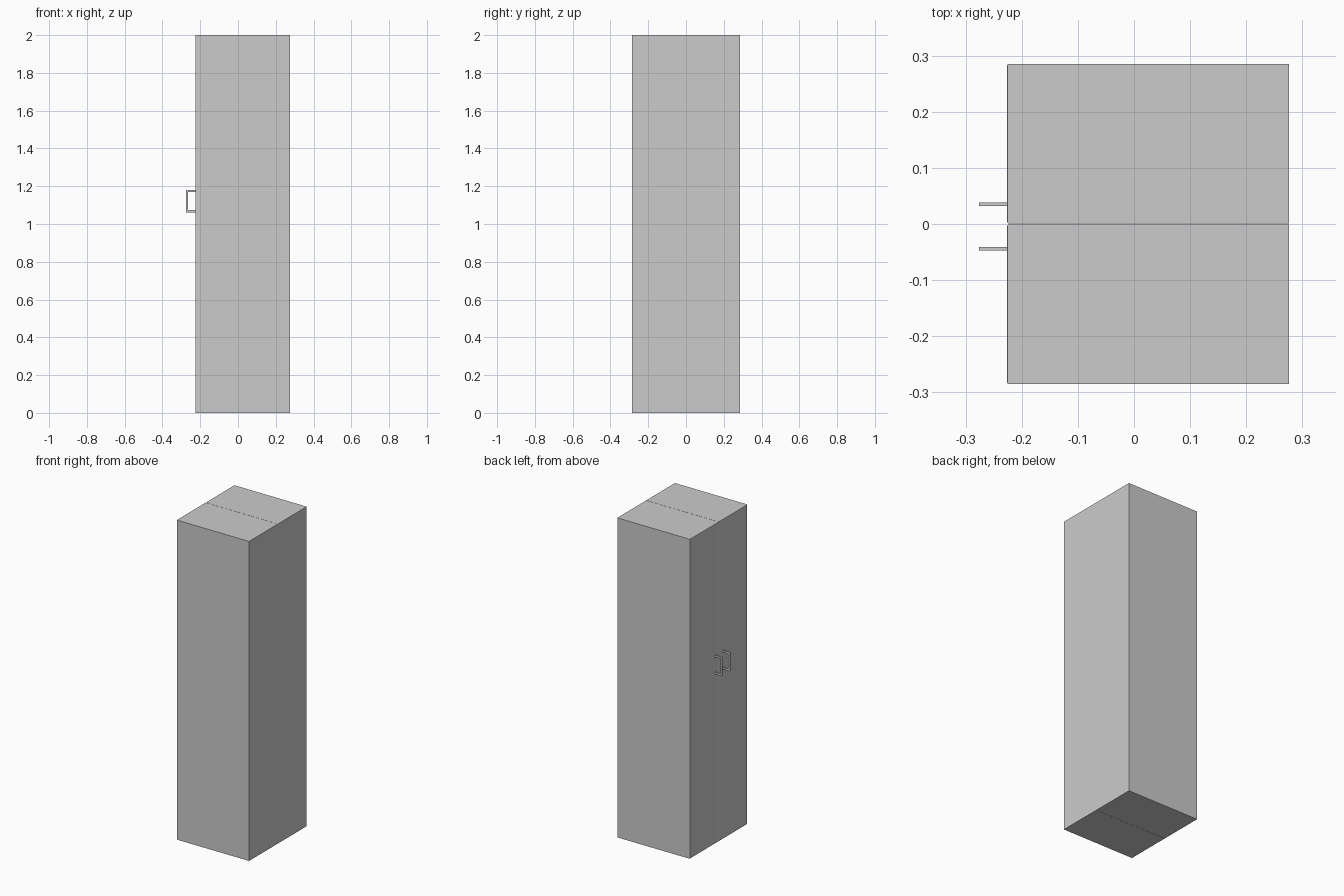
import bpy, bmesh

if "Cube" in bpy.data.objects:
    bpy.data.objects.remove(bpy.data.objects["Cube"])

X_FRONT, X_BACK = -0.226, 0.276   # door side faces -x
HALF_WIDTH, HEIGHT, GAP = 0.285, 2.0, 0.0006


def make_object(name, bm):
    bmesh.ops.recalc_face_normals(bm, faces=bm.faces)
    mesh = bpy.data.meshes.new(name)
    bm.to_mesh(mesh)
    bm.free()
    obj = bpy.data.objects.new(name, mesh)
    bpy.context.collection.objects.link(obj)
    return obj


def cabinet_half(name, y0, y1):
    """Tall block with a small rounded edge around its door face."""
    bm = bmesh.new()
    bmesh.ops.create_cube(bm, size=1)
    for v in bm.verts:
        v.co.x = X_FRONT if v.co.x < 0 else X_BACK
        v.co.y = y0 if v.co.y < 0 else y1
        v.co.z = 0 if v.co.z < 0 else HEIGHT
    door_edges = [e for e in bm.edges
                  if all(abs(v.co.x - X_FRONT) < 1e-5 for v in e.verts)]
    bmesh.ops.bevel(bm, geom=door_edges, offset=0.003, segments=2,
                    profile=0.5, affect='EDGES')
    return make_object(name, bm)


def handle(name, y, thickness=0.0065):
    """Flat C-shaped pull, extruded from its side profile."""
    out, z0, z1, bar = -0.276, 1.062, 1.181, 0.012
    profile = [(X_FRONT, z0), (out, z0), (out, z1), (X_FRONT, z1),
               (X_FRONT, z1 - bar), (out + bar, z1 - bar),
               (out + bar, z0 + bar), (X_FRONT, z0 + bar)]
    bm = bmesh.new()
    face = bm.faces.new([bm.verts.new((x, y - thickness / 2, z))
                         for x, z in profile])
    ext = bmesh.ops.extrude_face_region(bm, geom=[face])
    verts = [g for g in ext['geom'] if isinstance(g, bmesh.types.BMVert)]
    bmesh.ops.translate(bm, verts=verts, vec=(0, thickness, 0))
    return make_object(name, bm)


# Two cabinet halves separated by a hairline seam
cabinet_half("left_cabinet", GAP, HALF_WIDTH)
cabinet_half("right_cabinet", -HALF_WIDTH, -GAP)

# Door pulls either side of the seam
handle("left_handle", 0.035)
handle("right_handle", -0.044)
